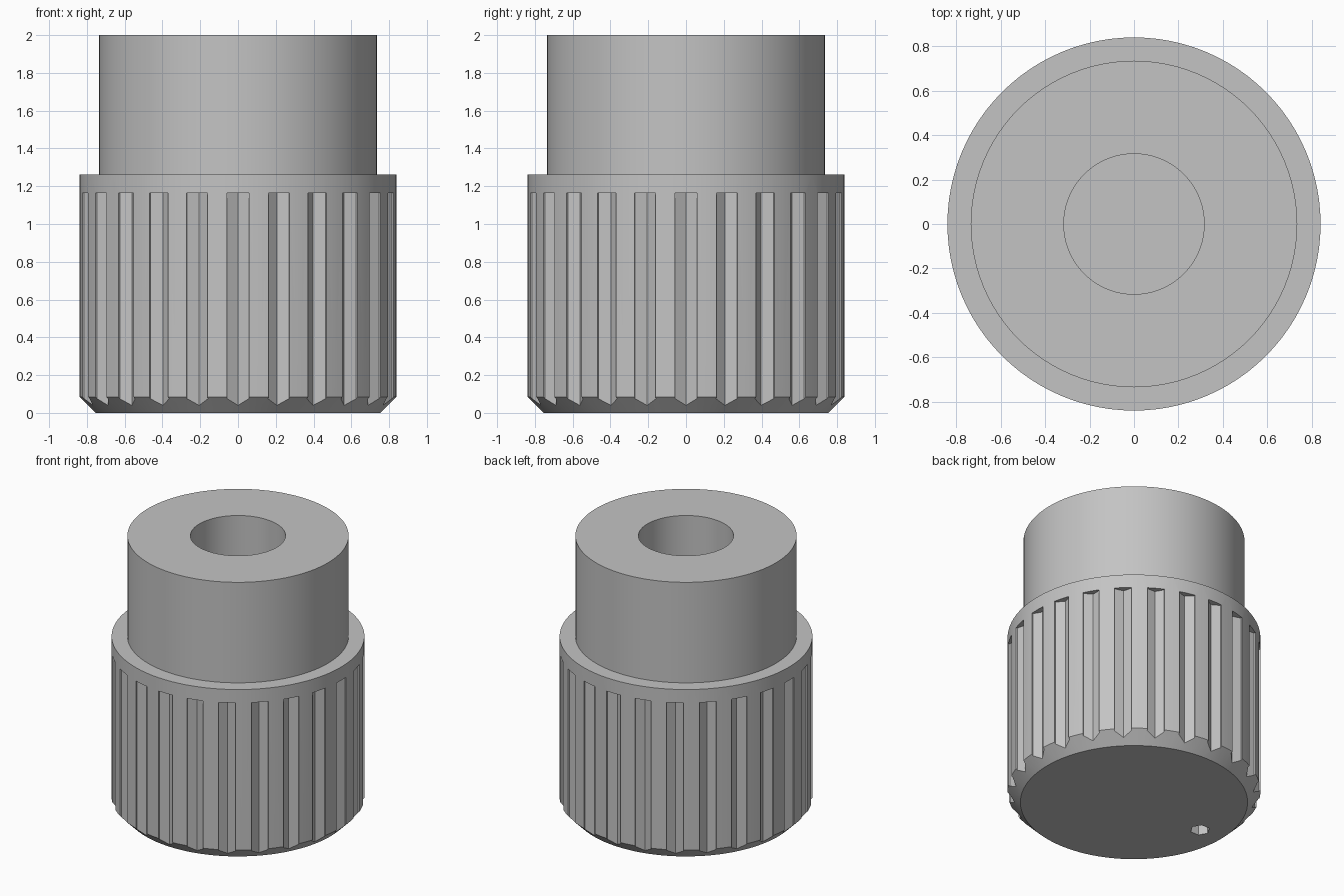
import bpy
import bmesh
import math
from mathutils import Matrix, Vector

SIDES = 96
GROOVES = 24
HEX_RADIUS = 0.066

default = bpy.data.objects.get("Cube")
if default:
    bpy.data.objects.remove(default, do_unlink=True)

grey = bpy.data.materials.new("satin grey")
grey.use_nodes = True
colour = (0.55, 0.55, 0.55, 1)
grey.diffuse_color = colour
grey.node_tree.nodes["Principled BSDF"].inputs["Base Color"].default_value = colour


def make_object(name, bm):
    bmesh.ops.recalc_face_normals(bm, faces=bm.faces)
    mesh = bpy.data.meshes.new(name)
    bm.to_mesh(mesh)
    bm.free()
    mesh.materials.append(grey)
    obj = bpy.data.objects.new(name, mesh)
    bpy.context.collection.objects.link(obj)
    return obj


def lathe(name, profile):
    """Closed solid of revolution; the profile ends become flat caps."""
    bm = bmesh.new()
    rings = []
    for radius, z in profile:
        rings.append([bm.verts.new((radius * math.cos(math.tau * i / SIDES),
                                    radius * math.sin(math.tau * i / SIDES), z))
                      for i in range(SIDES)])
    for low, high in zip(rings, rings[1:]):
        for i in range(SIDES):
            j = (i + 1) % SIDES
            bm.faces.new((low[i], low[j], high[j], high[i]))
    bm.faces.new(rings[0])
    bm.faces.new(rings[-1])
    return make_object(name, bm)


def add_hex_prism(bm, radius, angle, top):
    """Hexagonal cutter with one corner pointing at the axis."""
    bottom = -0.1
    place = (Matrix.Rotation(angle, 4, "Z")
             @ Matrix.Translation(Vector((radius, 0, (top + bottom) / 2)))
             @ Matrix.Rotation(math.pi / 2, 4, "Z"))
    made = bmesh.ops.create_cone(bm, cap_ends=True, segments=6, radius1=HEX_RADIUS,
                                 radius2=HEX_RADIUS, depth=top - bottom)
    # turn the hexagon so that a corner lies on the local x axis
    corner = made["verts"][0].co
    turn = Matrix.Rotation(-math.atan2(corner.y, corner.x) - math.pi / 2, 4, "Z")
    bmesh.ops.transform(bm, matrix=place @ turn, verts=made["verts"])


# Knob body: chamfered skirt, shoulder, neck and blind shaft bore
knob = lathe("knob_body", [
    (0.755, 0), (0.84, 0.085), (0.84, 1.263), (0.735, 1.263),
    (0.735, 2), (0.316, 2), (0.316, 0.75),
])

# Grip grooves around the skirt and the small pointer hole underneath
bm = bmesh.new()
for i in range(GROOVES):
    add_hex_prism(bm, 0.861, math.tau * i / GROOVES, 1.165)
add_hex_prism(bm, 0.573, math.pi, 0.2)
cutter = make_object("groove_cutter", bm)
cutter.hide_render = True

cut = knob.modifiers.new("grooves", "BOOLEAN")
cut.operation = "DIFFERENCE"
cut.solver = "EXACT"
cut.object = cutter

# Bake the cut and drop the cutter
bpy.context.view_layer.update()
evaluated = knob.evaluated_get(bpy.context.evaluated_depsgraph_get())
baked = bpy.data.meshes.new_from_object(evaluated)
knob.modifiers.clear()
knob.data = baked
bpy.data.objects.remove(cutter, do_unlink=True)

# Smooth round walls, crisp edges
bpy.ops.object.select_all(action="DESELECT")
knob.select_set(True)
bpy.context.view_layer.objects.active = knob
bpy.ops.object.shade_smooth_by_angle(angle=math.radians(25))
